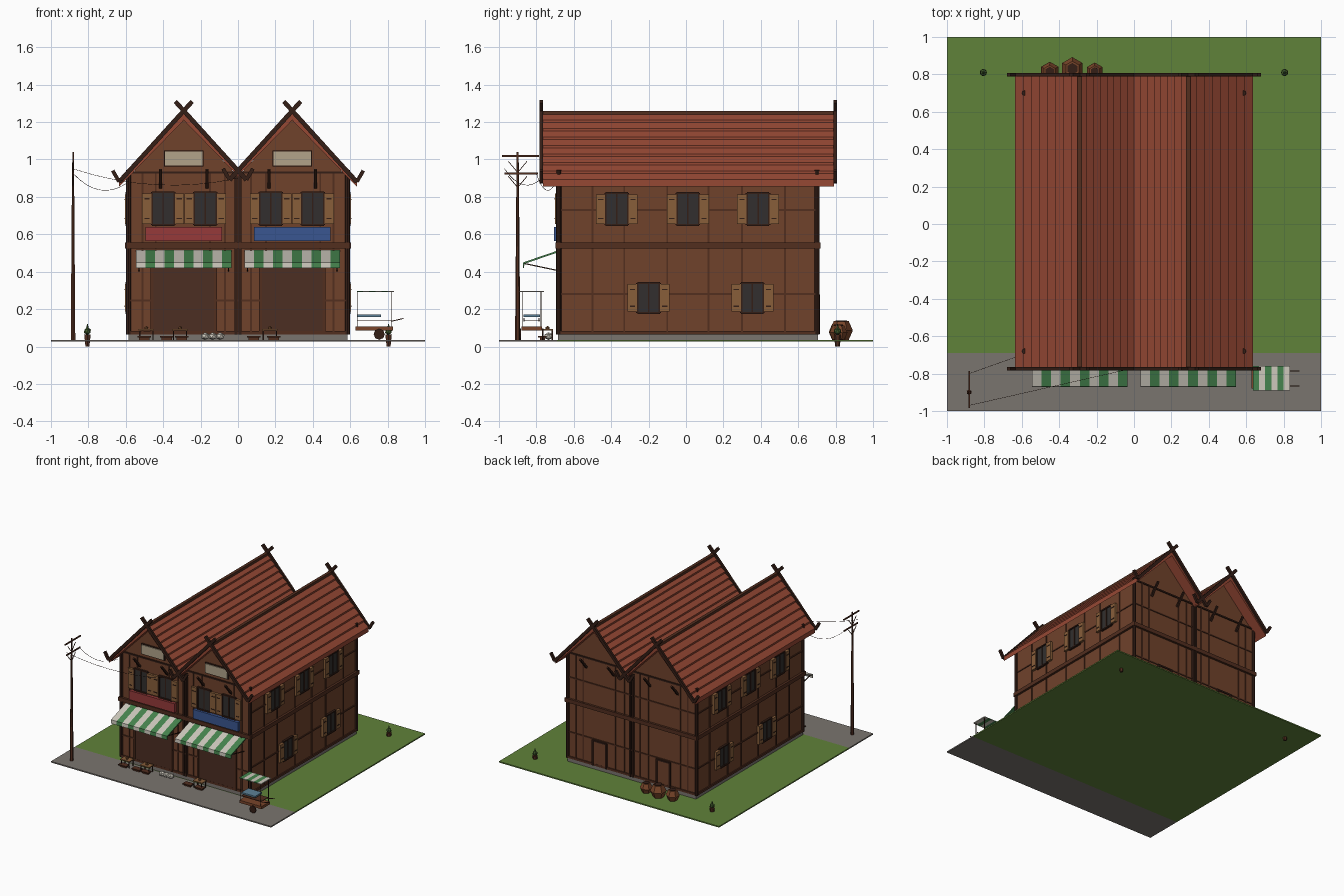
import bpy, bmesh, math, random
from mathutils import Vector, Matrix

if "Cube" in bpy.data.objects:
    bpy.data.objects.remove(bpy.data.objects["Cube"])

random.seed(3)
PARTS = {}
lin = lambda c: (c / 255 / 12.92) if c < 11 else ((c / 255 + 0.055) / 1.055) ** 2.4

WALL, DARK, BEAM = (112, 66, 43), (52, 30, 22), (82, 46, 31)
ROOF, WOOD, GLASS = (150, 72, 52), (136, 94, 58), (50, 47, 46)
GREEN, WHITE, STONE = (70, 132, 78), (205, 200, 188), (122, 117, 111)


def part(name, col):
    if name not in PARTS:
        PARTS[name] = (bmesh.new(), col)
    return PARTS[name][0]


def box(name, col, x0, x1, y0, y1, z0, z1):
    m = Matrix.Translation(((x0 + x1) / 2, (y0 + y1) / 2, (z0 + z1) / 2)) @ \
        Matrix.Diagonal((abs(x1 - x0), abs(y1 - y0), abs(z1 - z0), 1))
    bmesh.ops.create_cube(part(name, col), size=1, matrix=m)


def beam(name, col, a, b, w, h):
    a, b = Vector(a), Vector(b)
    d = b - a
    m = Matrix.Translation((a + b) / 2) @ d.to_track_quat('Z', 'Y').to_matrix().to_4x4() @ \
        Matrix.Diagonal((w, h, d.length, 1))
    bmesh.ops.create_cube(part(name, col), size=1, matrix=m)


def prism(name, col, pts, lo, hi, axis='y'):
    """Extrude an outline (x,z) along y, or (y,z) along x."""
    bm = part(name, col)
    pos = (lambda p, t: (p[0], t, p[1])) if axis == 'y' else (lambda p, t: (t, p[0], p[1]))
    f = [bm.verts.new(pos(p, lo)) for p in pts]
    g = [bm.verts.new(pos(p, hi)) for p in pts]
    bm.faces.new(f)
    bm.faces.new(g[::-1])
    for i in range(len(pts)):
        j = (i + 1) % len(pts)
        bm.faces.new((f[i], g[i], g[j], f[j]))


def cone(name, col, loc, r1, r2, h, n=8, rot=None):
    m = Matrix.Translation(loc) @ (rot or Matrix.Identity(4))
    bmesh.ops.create_cone(part(name, col), cap_ends=True, segments=n, radius1=r1, radius2=r2, depth=h, matrix=m)


def ball(name, col, loc, r, sz=1):
    m = Matrix.Translation(loc) @ Matrix.Diagonal((1, 1, sz, 1))
    bmesh.ops.create_icosphere(part(name, col), subdivisions=1, radius=r, matrix=m)


# ground, pavement, foundation
box("grass", (96, 130, 58), -1, 1, -0.69, 1, 0.026, 0.036)
box("pavement", STONE, -1, 1, -1, -0.69, 0.026, 0.036)
box("foundation", STONE, -0.585, 0.585, -0.685, 0.705, 0.03, 0.068)

# double gabled wall body
X, Y0, Y1, RX, RZ = 0.585, -0.68, 0.70, 0.29, 1.25
S = 1.06
prism("walls", WALL, [(-X, 0.065), (X, 0.065), (X, 0.905), (RX, 1.215), (0, 0.91), (-RX, 1.215), (-X, 0.905)], Y0, Y1)

# stepped tile roof slopes
for c in (-RX, RX):
    out = 1 if c > 0 else -1
    for d, run in ((out, 0.345), (-out, 0.295)):
        n = 8
        pts = [(c, RZ - 0.04)]
        for i in range(n):
            for k, lift in ((i, -0.006), (i + 1, 0.008)):
                t = run * k / n
                pts.append((c + d * t, RZ - S * t + lift))
        pts.append((c + d * run, RZ - S * run - 0.03))
        prism("roof_tiles", ROOF, pts, -0.765, 0.79)
    beam("ridge_cap", BEAM, (c, -0.765, RZ), (c, 0.79, RZ), 0.025, 0.02)
    # bargeboards with crossed finials and hooked feet
    for y in (-0.773, 0.797):
        for d in (-1, 1):
            t = 0.345 if d == out else 0.335
            foot = (c + d * t, y, RZ - S * t - 0.004)
            beam("bargeboards", DARK, foot, (c - d * 0.045, y, RZ + 0.06), 0.018, 0.024)
            beam("bargeboards", DARK, foot, (foot[0] + d * 0.035, y, foot[2] + 0.06), 0.018, 0.02)
        # diagonal eave struts
        s = -1 if y < 0 else 1
        wy = Y0 if y < 0 else Y1
        for x in (c - 0.125, c + 0.125):
            beam("eave_struts", DARK, (x, wy, 0.85), (x, wy + s * 0.08, 0.945), 0.016, 0.014)

# corner posts, floor beams and tie beams
for x in (-X, X):
    for y in (Y0, Y1):
        cone("corner_posts", DARK, (x, y, 0.505), 0.014, 0.014, 0.88, 8)
for y in (Y0, Y1):
    for x in (-0.012, 0.012):
        box("centre_posts", DARK, x - 0.008, x + 0.008, y - 0.014, y + 0.014, 0.065, 0.91)
    box("floor_beams", BEAM, -0.6, 0.6, y - 0.018, y + 0.018, 0.525, 0.557)
    box("tie_beams", DARK, -X, X, y - 0.008, y + 0.008, 0.925, 0.937)
    box("sill_beams", BEAM, -X, X, y - 0.009, y + 0.009, 0.065, 0.082)
for x in (-X, X):
    box("floor_beams", BEAM, x - 0.018, x + 0.018, Y0, Y1, 0.525, 0.557)
    box("sill_beams", BEAM, x - 0.009, x + 0.009, Y0, Y1, 0.065, 0.082)
    # timber framing battens on the sides
    for y in (-0.5, -0.33, -0.1, 0.12, 0.3, 0.53):
        box("battens", BEAM, x - 0.006, x + 0.006, y - 0.005, y + 0.005, 0.065, 0.9)
    for z in (0.28, 0.73):
        box("battens", BEAM, x - 0.006, x + 0.006, Y0, Y1, z - 0.005, z + 0.005)
for x in (-0.51, -0.44, -0.15, -0.07, 0.07, 0.15, 0.44, 0.51):
    box("battens", BEAM, x - 0.005, x + 0.005, Y1 - 0.006, Y1 + 0.006, 0.065, 0.93)
    box("battens", BEAM, x - 0.005, x + 0.005, Y0 - 0.006, Y0 + 0.006, 0.065, 0.93)
for z in (0.28, 0.73):
    box("battens", BEAM, -X, X, Y1 - 0.006, Y1 + 0.006, z - 0.005, z + 0.005)
box("battens", BEAM, -X, X, Y0 - 0.006, Y0 + 0.006, 0.24, 0.25)


def window(wall, u, z0, z1, w=0.12):
    """Window with open shutters; wall is 'front' or a side sign."""
    def b(name, col, u0, u1, a, c, depth):
        if wall == 'front':
            box(name, col, u0, u1, Y0 - depth, Y0 + 0.005, a, c)
        else:
            box(name, col, wall * (X - 0.005), wall * (X + depth), u0, u1, a, c)
    h = w / 2
    b("window_panes", GLASS, u - h, u + h, z0, z1, 0.008)
    for s in (-1, 1):
        b("window_frames", DARK, u + s * h - 0.006, u + s * h + 0.006, z0, z1, 0.016)
        b("shutters", WOOD, u + s * (h + 0.002), u + s * (h + 0.052), z0 + 0.006, z1 - 0.006, 0.02)
        for z in (z0 + 0.035, z1 - 0.035):
            b("shutter_hinges", DARK, u + s * (h + 0.012), u + s * (h + 0.04), z - 0.003, z + 0.003, 0.023)
    b("window_frames", DARK, u - 0.004, u + 0.004, z0, z1, 0.013)
    for z in (z0, z1):
        b("window_frames", DARK, u - h, u + h, z - 0.005, z + 0.005, 0.016)


for s in (-1, 1):
    for y in (-0.37, 0.01, 0.385):
        window(s, y, 0.65, 0.82)
    for y in (-0.2, 0.355):
        window(s, y, 0.18, 0.34)
    for x in (0.175, 0.40):
        window('front', s * x, 0.65, 0.825)

# shop fronts
for c, sign in ((-RX, (150, 58, 58)), (RX, (58, 86, 145))):
    box("shop_openings", (76, 46, 34), c - 0.17, c + 0.17, Y0 - 0.008, Y0, 0.068, 0.42)
    for s in (-1, 1):
        box("shop_door_frames", BEAM, c + s * 0.17 - 0.008, c + s * 0.17 + 0.008, Y0 - 0.014, Y0, 0.068, 0.43)
    n = "red_sign" if c < 0 else "blue_sign"
    box(n, sign, c - 0.205, c + 0.205, Y0 - 0.025, Y0, 0.565, 0.64)
    box("gable_plaque_frames", DARK, c - 0.106, c + 0.106, Y0 - 0.012, Y0, 0.962, 1.048)
    box("gable_plaques", (178, 164, 138), c - 0.1, c + 0.1, Y0 - 0.018, Y0, 0.968, 1.042)
    # striped awning with valance
    w = 0.51 / 10
    for i in range(10):
        x = c - 0.255 + i * w
        k = ("awning_green", GREEN) if i % 2 else ("awning_white", WHITE)
        prism(*k, [(Y0, 0.515), (-0.87, 0.45), (-0.872, 0.42), (-0.866, 0.42), (-0.864, 0.442), (Y0, 0.505)],
              x, x + w, 'x')
    for s in (-1, 1):
        beam("awning_brackets", DARK, (c + s * 0.24, Y0, 0.405), (c + s * 0.24, -0.865, 0.444), 0.006, 0.006)
    # back door
    box("back_doors", WALL, c - 0.055, c + 0.055, Y1, Y1 + 0.008, 0.068, 0.265)
    for s in (-1, 1):
        box("back_door_frames", DARK, c + s * 0.06 - 0.006, c + s * 0.06 + 0.006, Y1, Y1 + 0.016, 0.068, 0.275)
    box("back_door_frames", DARK, c - 0.066, c + 0.066, Y1, Y1 + 0.016, 0.265, 0.277)

# display tables, low stools and sacks on the pavement
for x in (-0.49, -0.31, 0.17):
    box("display_tables", WOOD, x - 0.042, x + 0.042, -0.77, -0.71, 0.085, 0.093)
    for sx in (-1, 1):
        for y in (-0.765, -0.715):
            box("table_legs", DARK, x + sx * 0.035 - 0.003, x + sx * 0.035 + 0.003, y - 0.003, y + 0.003, 0.036, 0.085)
    ball("goods", (120, 78, 46), (x, -0.74, 0.098), 0.012)
for x in (-0.5, -0.38, -0.3, 0.085, 0.19):
    box("stools", BEAM, x - 0.036, x + 0.036, -0.79, -0.745, 0.048, 0.056)
    box("stools", BEAM, x - 0.028, x + 0.028, -0.78, -0.755, 0.036, 0.048)
for x in (-0.175, -0.135, -0.095):
    ball("white_sacks", WHITE, (x, -0.735, 0.055), 0.026, 0.8)

# clay jars behind the house
for x, y, r in ((-0.45, 0.815, 0.052), (-0.33, 0.83, 0.062), (-0.21, 0.815, 0.048)):
    tilt = Matrix.Rotation(random.uniform(-0.1, 0.1), 4, 'Y')
    clay = (122, 70, 42)
    cone("clay_jars", clay, (x, y, 0.036 + r * 0.4), r * 0.65, r, r * 0.8, 6, tilt)
    cone("clay_jars", clay, (x, y, 0.036 + r * 1.2), r, r * 0.65, r * 0.8, 6, tilt)
    cone("jar_mouths", DARK, (x, y, 0.036 + r * 1.63), r * 0.5, r * 0.5, 0.006, 6, tilt)

# small potted plants
for x in (-0.805, 0.805):
    cone("plant_pots", BEAM, (x, 0.81, 0.032), 0.012, 0.02, 0.064, 6)
    ball("plant_leaves", (66, 92, 44), (x, 0.81, 0.082), 0.021)
    cone("plant_leaves", (66, 92, 44), (x, 0.81, 0.108), 0.008, 0.002, 0.025, 5)

# street cart with striped canopy
for i in range(6):
    x = 0.635 + i * 0.033
    k = ("canopy_green", GREEN) if i % 2 == 0 else ("canopy_white", WHITE)
    box(*k, x, x + 0.033, -0.89, -0.76, 0.291, 0.298)
for x in (0.637, 0.82):
    for y in (-0.875, -0.775):
        box("canopy_rods", DARK, x - 0.002, x + 0.002, y - 0.002, y + 0.002, 0.1, 0.292)
box("cart_bed", (120, 68, 42), 0.628, 0.83, -0.88, -0.77, 0.085, 0.107)
box("cart_counter", (92, 128, 150), 0.64, 0.765, -0.87, -0.78, 0.157, 0.17)
box("cart_shelf", BEAM, 0.64, 0.82, -0.87, -0.78, 0.138, 0.143)
for y in (-0.885, -0.765):
    cone("cart_wheels", DARK, (0.755, y, 0.066), 0.03, 0.03, 0.008, 8, Matrix.Rotation(math.pi / 2, 4, 'X'))
    beam("cart_handles", BEAM, (0.82, y + 0.02 * (1 if y < -0.8 else -1), 0.135), (0.885, y + 0.02 * (1 if y < -0.8 else -1), 0.15), 0.005, 0.005)

# utility pole with cross arms and sagging wires
px, py = -0.882, -0.9
cone("utility_pole", BEAM, (px, py, 0.51), 0.014, 0.006, 0.95, 6)
for z, y0, y1 in ((0.925, -0.97, -0.79), (1.018, -0.985, -0.785)):
    box("pole_arms", BEAM, px - 0.004, px + 0.004, y0, y1, z - 0.005, z + 0.005)
box("utility_pole", BEAM, px - 0.004, px + 0.004, py - 0.005, py + 0.005, 0.96, 1.04)
for s in (-1, 1):
    for z in (0.85, 0.93):
        beam("pole_braces", BEAM, (px, py, z), (px, py + s * 0.05, z + 0.06), 0.004, 0.004)
for a, b in (((px, -0.97, 0.95), (0, -0.77, 0.90)), ((px, -0.8, 0.925), (-0.6, -0.7, 0.87))):
    a, b = Vector(a), Vector(b)
    pts = [a.lerp(b, i / 8) - Vector((0, 0, 0.24 * (i / 8) * (1 - i / 8))) for i in range(9)]
    for p, q in zip(pts, pts[1:]):
        beam("wires", DARK, p, q, 0.002, 0.002)

# turn every collected part into an object
for name, (bm, col) in PARTS.items():
    bmesh.ops.recalc_face_normals(bm, faces=bm.faces)
    me = bpy.data.meshes.new(name)
    bm.to_mesh(me)
    bm.free()
    mat = bpy.data.materials.new(name + "_colour")
    mat.diffuse_color = (*map(lin, col), 1)
    mat.use_nodes = True
    mat.node_tree.nodes["Principled BSDF"].inputs["Base Color"].default_value = mat.diffuse_color
    me.materials.append(mat)
    bpy.context.collection.objects.link(bpy.data.objects.new(name, me))
